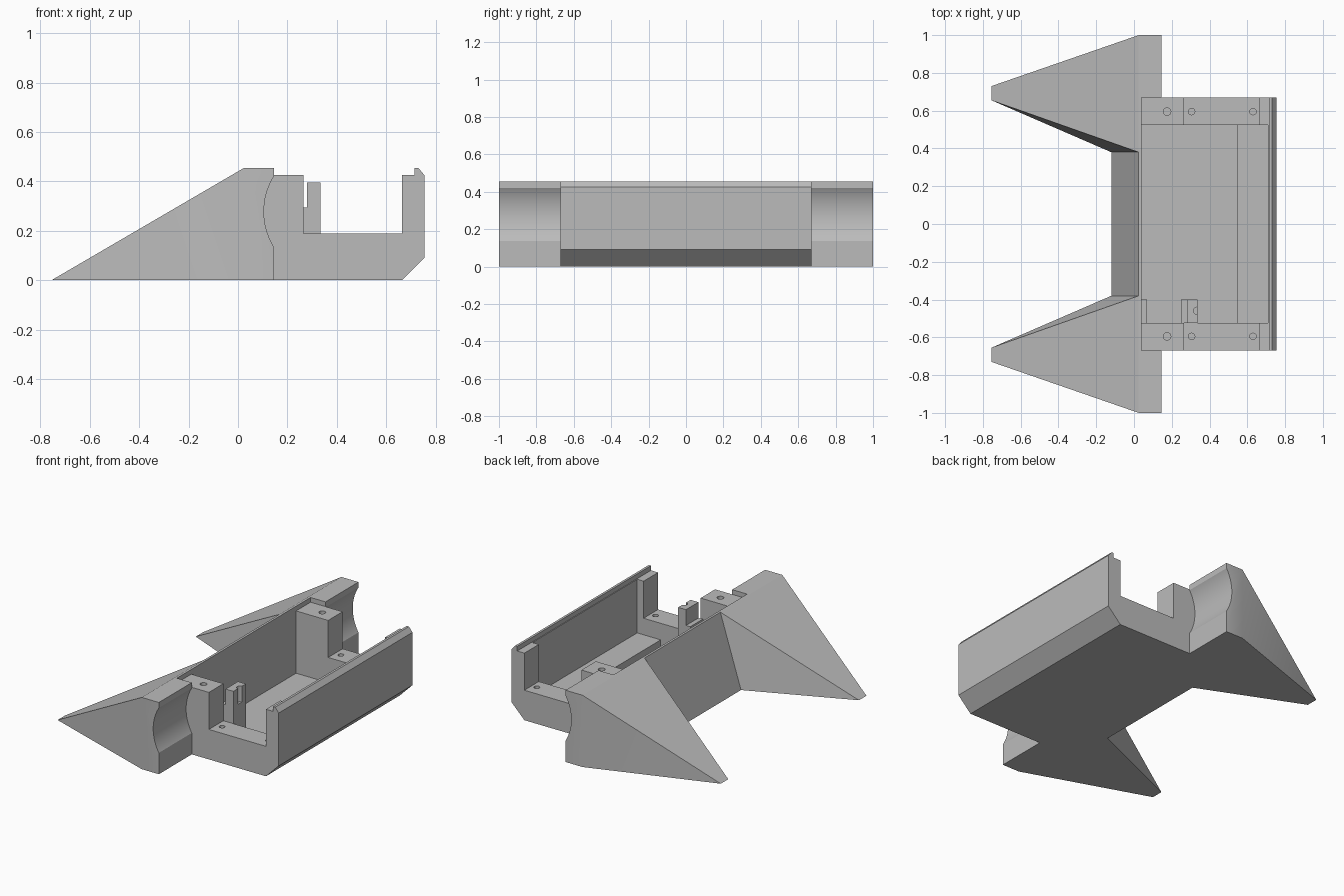
import bpy
import bmesh
import math
from mathutils import Matrix, Vector

cube = bpy.data.objects.get("Cube")
if cube:
    bpy.data.objects.remove(cube, do_unlink=True)

grey = bpy.data.materials.new("plain_grey")
grey.use_nodes = True
COLOUR = (0.5, 0.5, 0.5, 1)
grey.diffuse_color = COLOUR
grey.node_tree.nodes["Principled BSDF"].inputs["Base Color"].default_value = COLOUR


def finish(name, bm):
    bmesh.ops.recalc_face_normals(bm, faces=bm.faces)
    mesh = bpy.data.meshes.new(name)
    bm.to_mesh(mesh)
    bm.free()
    mesh.materials.append(grey)
    obj = bpy.data.objects.new(name, mesh)
    bpy.context.collection.objects.link(obj)
    return obj


def prism(name, profile, y0, y1):
    """Extrude an x-z profile along y."""
    bm = bmesh.new()
    face = bm.faces.new([bm.verts.new((x, y0, z)) for x, z in profile])
    new = bmesh.ops.extrude_face_region(bm, geom=[face])["geom"]
    verts = [v for v in new if isinstance(v, bmesh.types.BMVert)]
    bmesh.ops.translate(bm, verts=verts, vec=(0, y1 - y0, 0))
    return finish(name, bm)


def box(name, x0, x1, y0, y1, z0, z1):
    return prism(name, [(x0, z0), (x1, z0), (x1, z1), (x0, z1)], y0, y1)


def hull(name, points):
    bm = bmesh.new()
    for p in points:
        bm.verts.new(p)
    bmesh.ops.convex_hull(bm, input=bm.verts)
    bmesh.ops.dissolve_limit(bm, angle_limit=0.01, verts=bm.verts, edges=bm.edges)
    return finish(name, bm)


def cylinder(name, centre, radius, length, sides, along_y=False):
    bm = bmesh.new()
    turn = Matrix.Rotation(math.pi / 2 if along_y else 0, 4, "X")
    bmesh.ops.create_cone(bm, cap_ends=True, segments=sides, radius1=radius, radius2=radius,
                          depth=length, matrix=Matrix.Translation(Vector(centre)) @ turn)
    return finish(name, bm)


def combine(target, tool, operation):
    """Apply a boolean and discard the tool."""
    tool.hide_render = True
    mod = target.modifiers.new("join", "BOOLEAN")
    mod.operation = operation
    mod.solver = "EXACT"
    mod.object = tool
    bpy.context.view_layer.objects.active = target
    bpy.ops.object.modifier_apply(modifier=mod.name)
    bpy.data.objects.remove(tool, do_unlink=True)


TOP, RIM, SIDE = 0.455, 0.425, 0.67

# Tray with lipped rear wall and chamfered lower edge
body = prism("tray_body", [(0.04, 0), (0.665, 0), (0.755, 0.09), (0.755, RIM), (0.73, TOP),
                           (0.715, TOP), (0.715, RIM), (0.04, RIM)], -SIDE, SIDE)

# Sloped centre panel
combine(body, prism("nose_panel", [(-0.12, 0), (0.145, 0), (0.145, TOP), (0.025, TOP)],
                    -0.45, 0.45), "UNION")

# Pointed wedges on both sides
for s in (-1, 1):
    points = [(-0.755, 0.655, 0), (-0.755, 0.73, 0), (-0.12, 0.38, 0), (0.025, 0.38, TOP),
              (0.025, 1, 0), (0.025, 1, TOP)]
    points += [(0.145, y, z) for y in (0.38, 1) for z in (0, TOP)]
    combine(body, hull("wedge", [(x, s * y, z) for x, y, z in points]), "UNION")

# Open tray: rim level, side openings, cavity and lower floor
for cut in [(0.04, 0.715, -SIDE, SIDE, RIM, 0.6),
            (0.265, 0.665, -0.8, 0.8, 0.19, 0.6),
            (0.04, 0.71, -0.525, 0.525, 0.085, 0.6),
            (0.04, 0.545, -0.525, 0.525, 0.03, 0.6)]:
    combine(body, box("tray_cutter", *cut), "DIFFERENCE")

# Wheel hollows and screw holes
for s in (-1, 1):
    combine(body, cylinder("wheel_cutter", (0.379, s * (SIDE + 0.25), 0.278), 0.274, 0.5, 96, True),
            "DIFFERENCE")
    for x, z, r in [(0.175, RIM, 0.02), (0.305, 0.19, 0.017), (0.63, 0.19, 0.017)]:
        combine(body, cylinder("hole_cutter", (x, s * 0.595, z), r, 0.24, 24), "DIFFERENCE")

# Stepped post with a half-round groove, and a stop on the front wall
post = prism("switch_post", [(0.25, 0.03), (0.335, 0.03), (0.335, 0.395), (0.28, 0.395),
                             (0.28, 0.295), (0.25, 0.295)], -0.525, -0.4)
combine(post, cylinder("groove_cutter", (0.335, -0.46, 0.395), 0.02, 0.2, 24), "DIFFERENCE")
stop = box("switch_stop", 0.04, 0.07, -0.525, -0.4, 0.03, 0.295)

bpy.ops.object.select_all(action="DESELECT")
for obj in (body, post, stop):
    obj.select_set(True)
bpy.context.view_layer.objects.active = body
bpy.ops.object.shade_smooth_by_angle(angle=math.radians(25))
